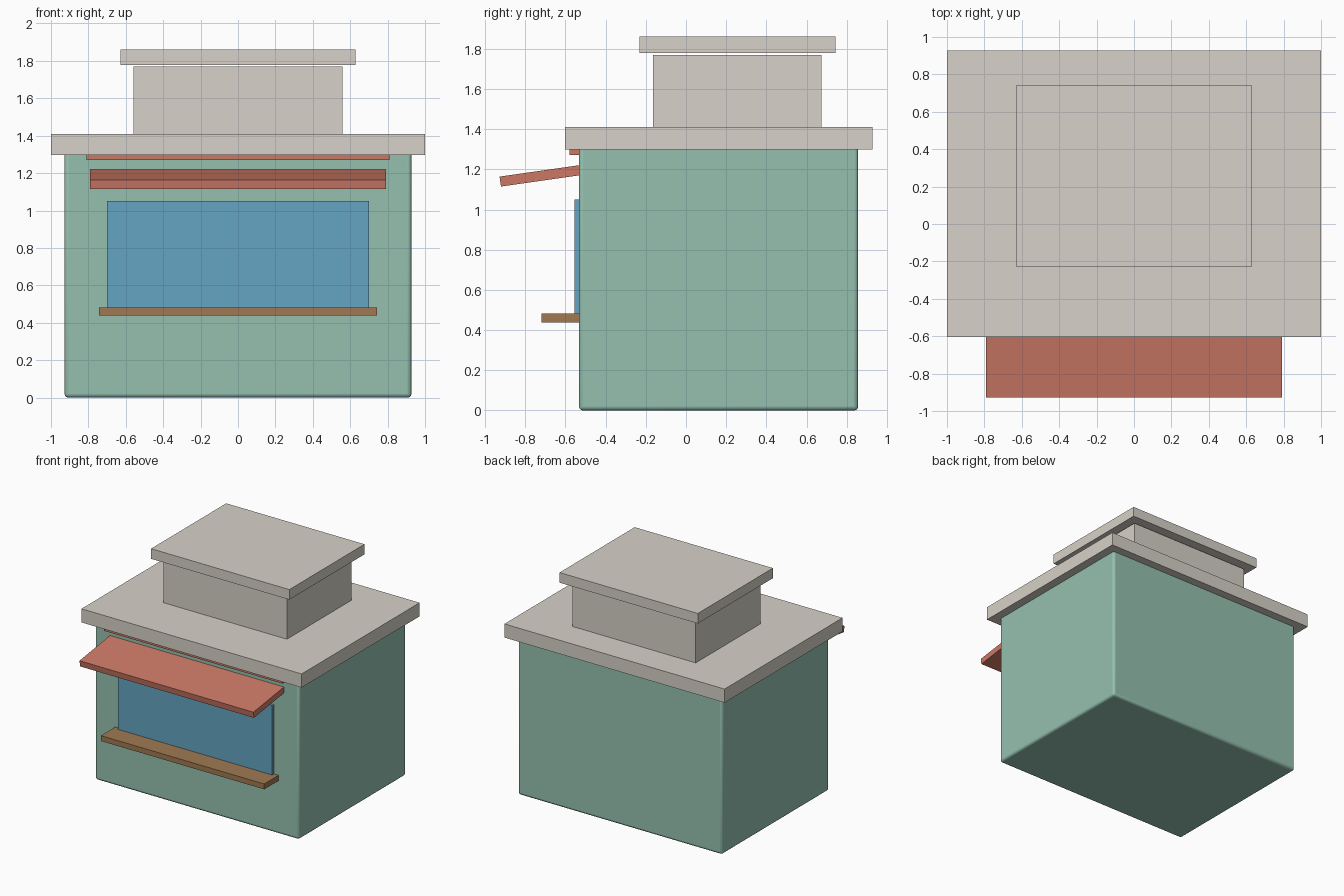
import bpy
import math
from mathutils import Matrix, Vector

if "Cube" in bpy.data.objects:
    bpy.data.objects.remove(bpy.data.objects["Cube"])


def material(name, rgb):
    m = bpy.data.materials.new(name)
    m.diffuse_color = (*rgb, 1)
    m.use_nodes = True
    m.node_tree.nodes["Principled BSDF"].inputs["Base Color"].default_value = m.diffuse_color
    return m


mint = material("mint", (0.30, 0.53, 0.43))
cream = material("cream", (0.68, 0.64, 0.58))
red = material("red", (0.60, 0.19, 0.13))
blue = material("blue", (0.13, 0.37, 0.54))
wood = material("wood", (0.35, 0.19, 0.085))


def box(name, half_x, y, z, mat, bevel=0.0):
    """Box centred on x, spanning the y and z ranges."""
    bpy.ops.mesh.primitive_cube_add(size=1, location=(0, sum(y) / 2, sum(z) / 2))
    ob = bpy.context.object
    ob.name = name
    ob.data.transform(Matrix.Diagonal((2 * half_x, y[1] - y[0], z[1] - z[0], 1)))
    ob.data.materials.append(mat)
    if bevel:
        mod = ob.modifiers.new("rounded_edges", "BEVEL")
        mod.width = bevel
        mod.segments = 3
        bpy.ops.object.shade_smooth_by_angle(angle=math.radians(40))
    return ob


# Main body, its rounded top edge tucked into the roof slab
box("kiosk_body", 0.927, (-0.533, 0.857), (0, 1.325), mint, 0.02)

# Roof slab and raised upper tier with cap
box("roof_slab", 1.0, (-0.603, 0.928), (1.298, 1.41), cream)
box("upper_tier", 0.56, (-0.165, 0.674), (1.40, 1.77), cream)
box("upper_cap", 0.628, (-0.231, 0.744), (1.778, 1.861), cream)

# Serving window and counter on the front
box("window", 0.70, (-0.556, -0.52), (0.47, 1.05), blue)
box("counter_shelf", 0.742, (-0.72, -0.52), (0.438, 0.482), wood)

# Trim strip under the roof
box("fascia_strip", 0.81, (-0.58, -0.52), (1.271, 1.31), red)

# Sloping awning, hinged from its outer top edge
length, thick = 0.425, 0.05
awning = box("awning", 0.79, (0, length), (-thick, 0), red)
awning.data.transform(Matrix.Translation((0, length / 2, -thick / 2)))
awning.location = Vector((0, -0.928, 1.164))
awning.rotation_euler.x = math.radians(8.1)
